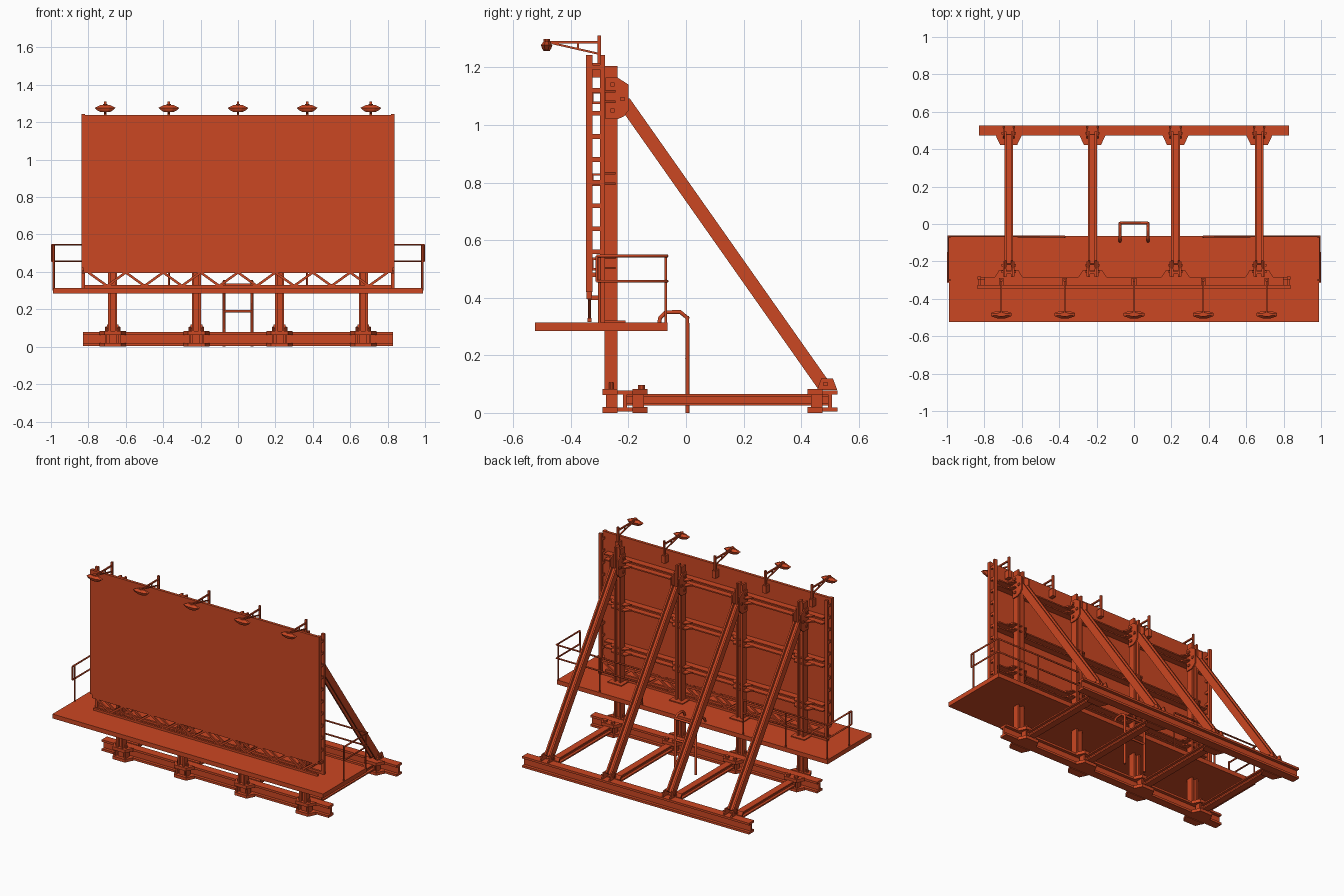
import bpy, bmesh
from math import radians
from mathutils import Vector, Matrix

cube = bpy.data.objects.get("Cube")
if cube:
    bpy.data.objects.remove(cube)

COLOR = (0.6, 0.063, 0.016, 1)
paint = bpy.data.materials.new("orange_red_paint")
paint.use_nodes = True
paint.diffuse_color = COLOR
paint.node_tree.nodes["Principled BSDF"].inputs["Base Color"].default_value = COLOR

X, Y, Z = Vector((1, 0, 0)), Vector((0, 1, 0)), Vector((0, 0, 1))
COLUMNS = (-0.67, -0.222, 0.222, 0.67)
LAMPS = (-0.71, -0.37, 0, 0.37, 0.71)


class Part:
    """Collects simple solids into one named object."""

    def __init__(self, name):
        self.name, self.bm = name, bmesh.new()

    def box(self, x0, x1, y0, y1, z0, z1):
        size = Matrix.Diagonal((x1 - x0, y1 - y0, z1 - z0, 1))
        mid = Matrix.Translation(((x0 + x1) / 2, (y0 + y1) / 2, (z0 + z1) / 2))
        bmesh.ops.create_cube(self.bm, size=1, matrix=mid @ size)

    def bar(self, a, b, w, d, side=X, off=(0, 0)):
        # rectangular bar from a to b, w measured along side, d across it
        a, b = Vector(a), Vector(b)
        axis = (b - a).normalized()
        u = (side - axis * side.dot(axis)).normalized()
        v = axis.cross(u)
        mid = (a + b) / 2 + u * off[0] + v * off[1]
        rot = Matrix((u, v, axis)).transposed().to_4x4()
        size = Matrix.Diagonal((w, d, (b - a).length, 1))
        bmesh.ops.create_cube(self.bm, size=1, matrix=Matrix.Translation(mid) @ rot @ size)

    def h_beam(self, a, b, w, d, t, side):
        # two flanges spaced along side, joined by a web
        for s in (-1, 1):
            self.bar(a, b, t, d, side, (s * (w - t) / 2, 0))
        self.bar(a, b, w - t, t, side)

    def prism(self, pts, direction):
        verts = [self.bm.verts.new(p) for p in pts]
        face = self.bm.faces.new(verts)
        new = bmesh.ops.extrude_face_region(self.bm, geom=[face], use_keep_orig=True)
        moved = [v for v in new["geom"] if isinstance(v, bmesh.types.BMVert)]
        bmesh.ops.translate(self.bm, verts=moved, vec=direction)

    def cone(self, center, r1, r2, h, scale=(1, 1, 1), sides=8):
        m = Matrix.Translation(center) @ Matrix.Diagonal((*scale, 1))
        m = m @ Matrix.Rotation(radians(180 / sides), 4, "Z")
        bmesh.ops.create_cone(self.bm, cap_ends=True, segments=sides,
                              radius1=r1, radius2=r2, depth=h, matrix=m)

    def done(self):
        bmesh.ops.recalc_face_normals(self.bm, faces=self.bm.faces)
        mesh = bpy.data.meshes.new(self.name)
        self.bm.to_mesh(mesh)
        self.bm.free()
        mesh.materials.append(paint)
        ob = bpy.data.objects.new(self.name, mesh)
        bpy.context.collection.objects.link(ob)


def pipe(name, paths, radius):
    # round tubes along point lists
    curve = bpy.data.curves.new(name, "CURVE")
    curve.dimensions = "3D"
    curve.bevel_depth, curve.bevel_resolution = radius, 1
    curve.use_fill_caps = True
    for pts in paths:
        sp = curve.splines.new("POLY")
        sp.points.add(len(pts) - 1)
        for p, co in zip(sp.points, pts):
            p.co = (*co, 1)
    curve.materials.append(paint)
    bpy.context.collection.objects.link(bpy.data.objects.new(name, curve))


# Ground beams and the cross beams between them
for name, y in (("front_base_beam", -0.212), ("rear_base_beam", 0.5)):
    p = Part(name)
    p.h_beam((-0.83, y, 0.041), (0.83, y, 0.041), 0.074, 0.054, 0.014, Z)
    p.done()
p = Part("cross_beams")
for x in COLUMNS:
    p.h_beam((x, -0.205, 0.045), (x, 0.495, 0.045), 0.04, 0.044, 0.009, Z)
p.done()

# Tapered bracket plates with stiffeners where the beams meet
p = Part("base_brackets")
for x in COLUMNS:
    for y, s in ((-0.238, -1), (-0.186, 1), (0.474, -1)):
        for z0, z1 in ((0, 0.02), (0.062, 0.083)):
            p.prism([(x - 0.07, y, z0), (x + 0.07, y, z0),
                     (x + 0.045, y + s * 0.052, z0), (x - 0.045, y + s * 0.052, z0)],
                    Z * (z1 - z0))
        for k in (-1, 1):
            cx = x + k * 0.036
            p.box(cx - 0.005, cx + 0.005, min(y, y + s * 0.04), max(y, y + s * 0.04), 0.01, 0.07)
        p.box(x - 0.02, x + 0.02, y + s * 0.024 - 0.007, y + s * 0.024 + 0.007, 0.01, 0.07)
    for k in (-1, 1):
        p.cone((x + k * 0.028, -0.155, 0.088), 0.013, 0.013, 0.016)
        p.cone((x + k * 0.034, -0.26, 0.09), 0.008, 0.008, 0.03)
p.done()

# Upright columns, leaning braces and their gusset plates
cols, braces, gussets = Part("columns"), Part("rear_braces"), Part("gusset_plates")
for x in COLUMNS:
    cols.h_beam((x, -0.26, 0.08), (x, -0.26, 1.205), 0.048, 0.045, 0.012, X)
    braces.h_beam((x, -0.215, 1.08), (x, 0.475, 0.1), 0.046, 0.046, 0.011, X)
    for k in (-1, 1):
        gx = x + k * 0.027 - 0.004
        gussets.prism([(gx, y, z) for y, z in
                       ((-0.28, 1.165), (-0.238, 1.165), (-0.2, 1.14), (-0.2, 1.05),
                        (-0.215, 1.03), (-0.238, 1.02), (-0.28, 1.02))], X * 0.008)
        gussets.prism([(gx, y, z) for y, z in
                       ((0.455, 0.08), (0.525, 0.08), (0.51, 0.12), (0.47, 0.12))], X * 0.008)
        for y, z in ((-0.255, 1.14), (-0.255, 1.05), (-0.22, 1.09), (0.485, 0.1)):
            cx = x + k * 0.033
            gussets.box(cx - 0.005, cx + 0.005, y - 0.007, y + 0.007, z - 0.007, z + 0.007)
    gussets.box(x - 0.05, x + 0.05, -0.3, -0.21, 0.312, 0.32)
for part in (cols, braces, gussets):
    part.done()

# Walkway
p = Part("walkway_platform")
p.box(-0.99, 0.99, -0.525, -0.065, 0.285, 0.314)
p.done()

# Display panel
p = Part("display_panel")
p.box(-0.826, 0.826, -0.345, -0.327, 0.395, 1.24)
p.done()

# Open ladder frames at both ends of the panel
p = Part("end_ladder_frames")
for s in (-1, 1):
    x0, x1 = sorted((s * 0.818, s * 0.838))
    p.box(x0, x1, -0.348, -0.325, 0.42, 1.243)
    p.box(x0, x1, -0.298, -0.281, 0.312, 1.243)
    for i in range(11):
        z = 0.4 + i * 0.08
        p.box(x0 + 0.004, x1 - 0.004, -0.33, -0.29, z - 0.008, z + 0.008)
p.done()

# Horizontal rails behind the panel, clamped to the columns
p, c = Part("panel_rails"), Part("rail_clamps")
for z in (0.517, 0.81, 1.095):
    p.box(-0.8, 0.8, -0.327, -0.322, z - 0.02, z + 0.02)
    for k in (-1, 1):
        p.box(-0.8, 0.8, -0.327, -0.284, z + k * 0.018 - 0.004, z + k * 0.018 + 0.004)
        for x in COLUMNS:
            zc = z + k * 0.018
            c.prism([(x - 0.075, -0.284, zc), (x + 0.075, -0.284, zc),
                     (x + 0.05, -0.245, zc), (x - 0.05, -0.245, zc)], Z * 0.008)
p.done()
c.done()

# Zigzag truss below the panel
p = Part("bottom_truss")
for y in (-0.335, -0.29):
    for z in (0.322, 0.4):
        p.box(-0.82, 0.82, y - 0.007, y + 0.007, z - 0.007, z + 0.007)
    for i in range(16):
        za, zb = (0.397, 0.325) if i % 2 == 0 else (0.325, 0.397)
        p.bar((-0.8 + i * 0.1, y, za), (-0.7 + i * 0.1, y, zb), 0.01, 0.013, Y)
p.done()

# Lamps on bracketed arms
arms, heads = Part("lamp_arms"), Part("lamp_heads")
for x in LAMPS:
    arms.box(x - 0.006, x + 0.006, -0.308, -0.296, 1.17, 1.31)
    arms.box(x - 0.013, x + 0.013, -0.325, -0.29, 1.165, 1.215)
    arms.bar((x, -0.302, 1.287), (x, -0.48, 1.287), 0.009, 0.009)
    arms.bar((x, -0.302, 1.247), (x, -0.465, 1.284), 0.007, 0.007)
    arms.bar((x, -0.375, 1.264), (x, -0.375, 1.287), 0.006, 0.006)
    heads.cone((x, -0.484, 1.284), 0.06, 0.03, 0.014, (1, 0.36, 1))
    heads.cone((x, -0.484, 1.27), 0.045, 0.06, 0.014, (1, 0.36, 1))
    heads.cone((x, -0.484, 1.26), 0.03, 0.045, 0.008, (1, 0.36, 1))
    heads.cone((x, -0.484, 1.294), 0.012, 0.012, 0.008)
arms.done()
heads.done()

# Guard rails round the rear corners, open in the middle for access
rails = []
for s in (-1, 1):
    for z in (0.457, 0.545):
        rails.append([(s * 0.994, -0.31, z), (s * 0.994, -0.066, z), (s * 0.37, -0.066, z)])
    rails.append([(s * 0.994, -0.31, 0.457), (s * 0.994, -0.31, 0.545)])
    for x in (0.37, 0.68, 0.985):
        rails.append([(s * x, -0.07, 0.3), (s * x, -0.07, 0.545)])
    rails.append([(s * 0.985, -0.3, 0.3), (s * 0.985, -0.3, 0.545)])
pipe("guard_rails", rails, 0.0055)

# Access ladder
ladder = [[(s * 0.075, -0.095, 0.3), (s * 0.075, -0.09, 0.33), (s * 0.075, -0.07, 0.35),
           (s * 0.075, -0.02, 0.35), (s * 0.075, 0.005, 0.33), (s * 0.075, 0.005, 0)]
          for s in (-1, 1)]
ladder += [[(-0.075, 0.005, z), (0.075, 0.005, z)] for z in (0.19, 0.33)]
pipe("access_ladder", ladder, 0.008)
